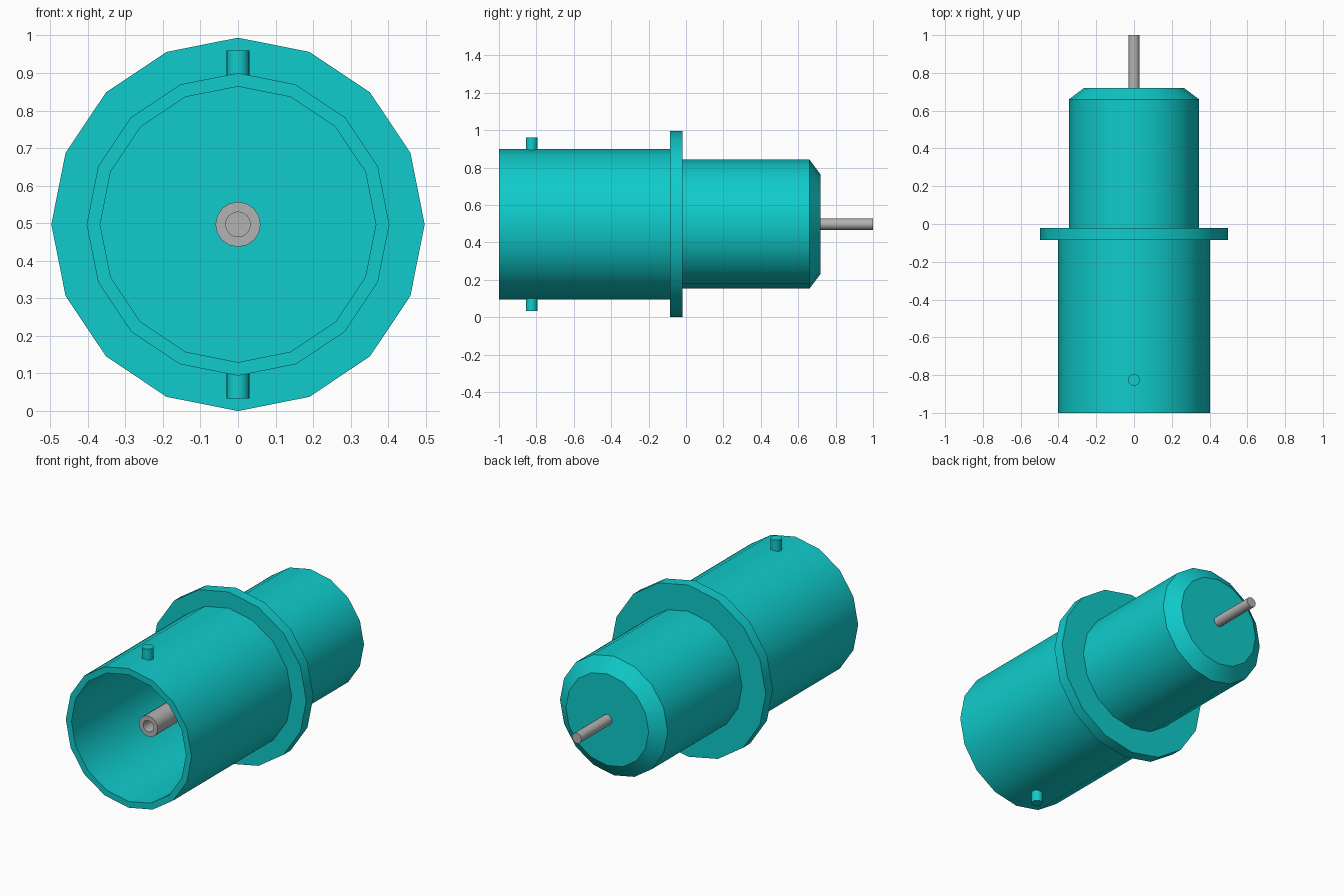
import bpy
import math
from mathutils import Matrix

if "Cube" in bpy.data.objects:
    bpy.data.objects.remove(bpy.data.objects["Cube"])

AXIS_Z = 0.497   # height of the connector's centre line
FLANGE_FRONT, FLANGE_BACK = -0.085, -0.02


def make_material(name, rgb):
    mat = bpy.data.materials.new(name)
    mat.diffuse_color = (*rgb, 1.0)
    mat.use_nodes = True
    mat.node_tree.nodes["Principled BSDF"].inputs["Base Color"].default_value = mat.diffuse_color
    return mat


teal = make_material("teal", (0.005, 0.6, 0.6))
grey = make_material("grey metal", (0.45, 0.45, 0.45))


def lathe(name, profile, mat, sides=16, cap_start=False, cap_end=False, place=None):
    """Spin (radius, y) points round the y axis; caps are single flat faces."""
    verts, faces = [], []
    for r, y in profile:
        for k in range(sides):
            a = 2 * math.pi * k / sides
            verts.append((r * math.sin(a), y, r * math.cos(a)))
    for i in range(len(profile) - 1):
        a, b = i * sides, (i + 1) * sides
        for k in range(sides):
            n = (k + 1) % sides
            faces.append((a + k, a + n, b + n, b + k))
    if cap_start:
        faces.append(tuple(reversed(range(sides))))
    if cap_end:
        last = (len(profile) - 1) * sides
        faces.append(tuple(range(last, last + sides)))
    mesh = bpy.data.meshes.new(name)
    mesh.from_pydata(verts, [], faces)
    mesh.transform(Matrix.Translation((0, 0, AXIS_Z)) @ (place or Matrix.Identity(4)))
    mesh.materials.append(mat)
    obj = bpy.data.objects.new(name, mesh)
    bpy.context.collection.objects.link(obj)
    bpy.ops.object.select_all(action='DESELECT')
    obj.select_set(True)
    bpy.context.view_layer.objects.active = obj
    bpy.ops.object.shade_smooth_by_angle(angle=math.radians(30))
    return obj


# Hollow front socket, closed by a floor at the flange
lathe("socket_shell", [(0.367, FLANGE_FRONT), (0.367, -1.0), (0.403, -1.0),
                       (0.403, FLANGE_FRONT)], teal, cap_start=True)

# Wide collar between the two barrels
lathe("flange", [(0.403, FLANGE_FRONT), (0.497, FLANGE_FRONT),
                 (0.497, FLANGE_BACK), (0.345, FLANGE_BACK)], teal)

# Rear barrel with chamfered end
lathe("rear_barrel", [(0.345, FLANGE_BACK), (0.345, 0.66), (0.265, 0.72)],
      teal, cap_end=True)

# Hollow contact inside the socket
lathe("centre_contact", [(0.033, -0.6), (0.033, -0.82), (0.06, -0.82),
                         (0.06, FLANGE_FRONT)], grey, cap_start=True)

# Solder pin at the back
lathe("rear_pin", [(0.03, 0.72), (0.03, 1.0)], grey, cap_end=True)

# Locking lugs above and below the socket
for name, turn in (("upper_lug", 90), ("lower_lug", -90)):
    place = Matrix.Translation((0, -0.825, 0)) @ Matrix.Rotation(math.radians(turn), 4, 'X')
    lathe(name, [(0.385, 0), (0.031, 0)] and [(0.031, 0.385), (0.031, 0.463)],
          teal, cap_start=True, cap_end=True, place=place)
